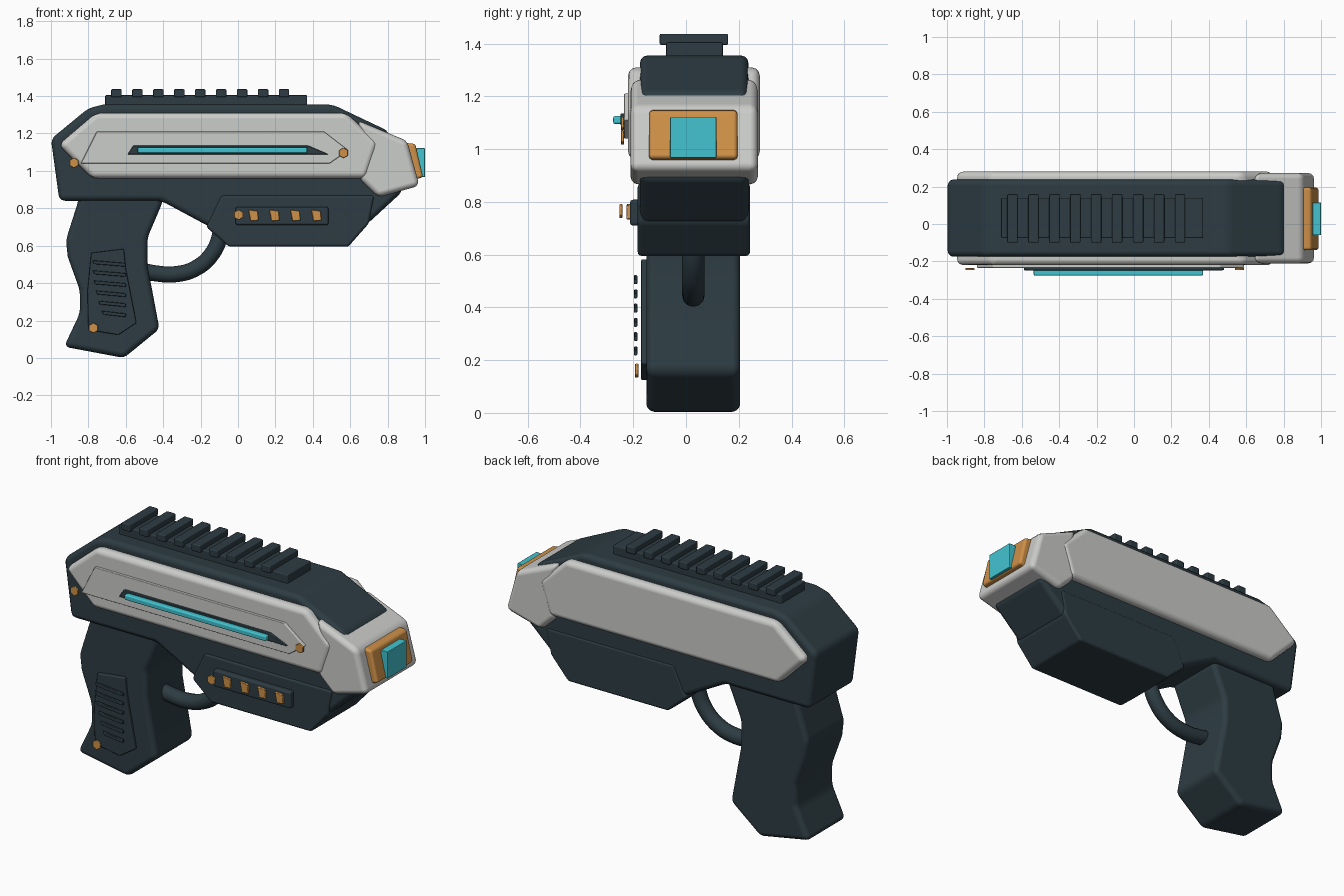
import bpy
import math
from mathutils import Vector

cube = bpy.data.objects.get("Cube")
if cube:
    bpy.data.objects.remove(cube, do_unlink=True)


def material(name, colour):
    m = bpy.data.materials.new(name)
    m.use_nodes = True
    m.diffuse_color = (*colour, 1)
    bsdf = next(n for n in m.node_tree.nodes if n.type == 'BSDF_PRINCIPLED')
    bsdf.inputs["Base Color"].default_value = (*colour, 1)
    bsdf.inputs["Roughness"].default_value = 0.5
    return m


DARK = material("dark slate", (0.026, 0.045, 0.055))
LIGHT = material("light grey", (0.60, 0.61, 0.59))
GOLD = material("amber", (0.62, 0.28, 0.065))
CYAN = material("cyan glow", (0.055, 0.55, 0.63))


def slab(name, profile, y0, y1, mat, bevel=0.0, segments=3):
    """Extrude an x/z outline from y0 to y1 and round its edges."""
    n = len(profile)
    area = sum(a[0] * b[1] - b[0] * a[1]
               for a, b in zip(profile, profile[1:] + profile[:1]))
    if area < 0:
        profile = profile[::-1]
    verts = [(x, y, z) for y in (y0, y1) for x, z in profile]
    faces = [list(range(n)), list(range(2 * n - 1, n - 1, -1))]
    faces += [[(i + 1) % n, i, n + i, n + (i + 1) % n] for i in range(n)]
    mesh = bpy.data.meshes.new(name)
    mesh.from_pydata(verts, [], faces)
    mesh.materials.append(mat)
    ob = bpy.data.objects.new(name, mesh)
    bpy.context.collection.objects.link(ob)
    if bevel:
        for p in mesh.polygons:
            p.use_smooth = True
        mod = ob.modifiers.new("rounding", 'BEVEL')
        mod.width = bevel
        mod.segments = segments
        mod.limit_method = 'ANGLE'
        mod.angle_limit = math.radians(15)
        mod.harden_normals = True
    return ob


def box(name, x, y, z, mat, bevel=0.006):
    outline = [(x[0], z[0]), (x[1], z[0]), (x[1], z[1]), (x[0], z[1])]
    return slab(name, outline, y[0], y[1], mat, bevel, 2)


def bolt(name, x, z, y, r=0.028):
    outline = [(x + r * math.sin(k * math.pi / 3), z + r * math.cos(k * math.pi / 3))
               for k in range(6)]
    return slab(name, outline, y, y + 0.012, GOLD, 0.003, 1)


# Main receiver
slab("receiver_body",
     [(-1.0, 1.17), (-0.80, 1.335), (-0.72, 1.355), (0.505, 1.355), (0.80, 1.215),
      (0.84, 1.10), (0.88, 0.89), (0.69, 0.715), (-0.15, 0.70), (-0.41, 0.84),
      (-0.955, 0.84)], -0.175, 0.237, DARK, 0.03)

# Pale side shell, showing on both flanks
slab("side_shell",
     [(-0.96, 1.14), (-0.76, 1.31), (0.58, 1.31), (0.75, 1.15), (0.685, 0.96),
      (-0.78, 0.96)], -0.22, 0.28, LIGHT, 0.032)

# Muzzle housing, trim and emitter
slab("muzzle_housing",
     [(0.64, 1.27), (0.905, 1.16), (0.97, 0.92), (0.75, 0.86), (0.65, 0.955),
      (0.68, 1.10)], -0.21, 0.272, LIGHT, 0.03)
slab("muzzle_trim",
     [(0.88, 1.15), (0.948, 1.145), (0.99, 0.965), (0.92, 0.95)],
     -0.14, 0.195, GOLD, 0.015)
box("muzzle_emitter", (0.955, 1.0), (-0.06, 0.115), (0.967, 1.122), CYAN, 0.004)

# Top rail with evenly spaced teeth
box("top_rail", (-0.71, 0.37), (-0.075, 0.14), (1.33, 1.405), DARK)
for i in range(9):
    x = -0.65 + 0.112 * i
    box(f"rail_tooth_{i + 1}", (x - 0.028, x + 0.028), (-0.1, 0.16), (1.395, 1.437), DARK)

# Lower pod under the front
slab("lower_pod",
     [(-0.09, 0.87), (-0.17, 0.70), (-0.05, 0.595), (0.59, 0.595), (0.70, 0.72),
      (0.73, 0.87)], -0.183, 0.243, DARK, 0.015)
box("pod_plate", (-0.013, 0.484), (-0.213, -0.17), (0.71, 0.808), DARK, 0.012)
for i in range(4):
    x = 0.083 + 0.112 * i
    slab(f"pod_slat_{i + 1}",
         [(x - 0.027, 0.792), (x + 0.022, 0.786), (x + 0.027, 0.735), (x - 0.016, 0.732)],
         -0.225, -0.21, GOLD, 0.003, 1)
bolt("pod_bolt", 0.003, 0.765, -0.253)

# Grip
slab("grip",
     [(-0.84, 0.90), (-0.86, 0.82), (-0.92, 0.63), (-0.91, 0.54), (-0.845, 0.36),
      (-0.845, 0.24), (-0.93, 0.06), (-0.61, 0.0), (-0.42, 0.155), (-0.485, 0.50),
      (-0.485, 0.64), (-0.40, 0.84), (-0.41, 0.90)], -0.15, 0.205, DARK, 0.04, 4)

# Grip plate with ribs
slab("grip_plate",
     [(-0.785, 0.562), (-0.61, 0.583), (-0.60, 0.48), (-0.543, 0.187), (-0.64, 0.123),
      (-0.80, 0.15), (-0.805, 0.36)], -0.17, -0.14, DARK, 0.006, 2)
for i in range(6):
    left, z = -0.78 + 0.002 * i * i, 0.51 - 0.054 * i
    slab(f"grip_rib_{i + 1}",
         [(left, z + 0.012), (left + 0.01, z - 0.008), (-0.60, z - 0.022), (-0.60, z - 0.003)],
         -0.198, -0.184, DARK, 0.003, 1)
bolt("grip_bolt", -0.773, 0.16, -0.193)

# Trigger guard tube
curve = bpy.data.curves.new("trigger_guard", 'CURVE')
curve.dimensions = '3D'
curve.bevel_depth = 0.043
curve.bevel_resolution = 4
curve.resolution_u = 8
curve.use_fill_caps = True
path = [(-0.53, 0.47), (-0.44, 0.452), (-0.34, 0.447), (-0.23, 0.477), (-0.14, 0.555),
        (-0.095, 0.66), (-0.085, 0.76)]
spline = curve.splines.new('BEZIER')
spline.bezier_points.add(len(path) - 1)
for point, (x, z) in zip(spline.bezier_points, path):
    point.co = Vector((x, 0.028, z))
    point.handle_left_type = point.handle_right_type = 'AUTO'
curve.materials.append(DARK)
guard = bpy.data.objects.new("trigger_guard", curve)
bpy.context.collection.objects.link(guard)

# Side panel with dark slot and light strip
slab("side_panel",
     [(-0.84, 1.04), (-0.755, 1.21), (0.46, 1.21), (0.59, 1.11), (0.49, 1.04)],
     -0.235, -0.21, LIGHT, 0.004, 2)
slab("light_slot",
     [(-0.59, 1.088), (-0.56, 1.135), (0.375, 1.135), (0.485, 1.088)],
     -0.248, -0.23, DARK, 0.003, 1)
box("light_strip", (-0.537, 0.37), (-0.276, -0.243), (1.095, 1.126), CYAN, 0.008)
bolt("rear_panel_bolt", -0.877, 1.043, -0.247)
bolt("front_panel_bolt", 0.564, 1.096, -0.247)
